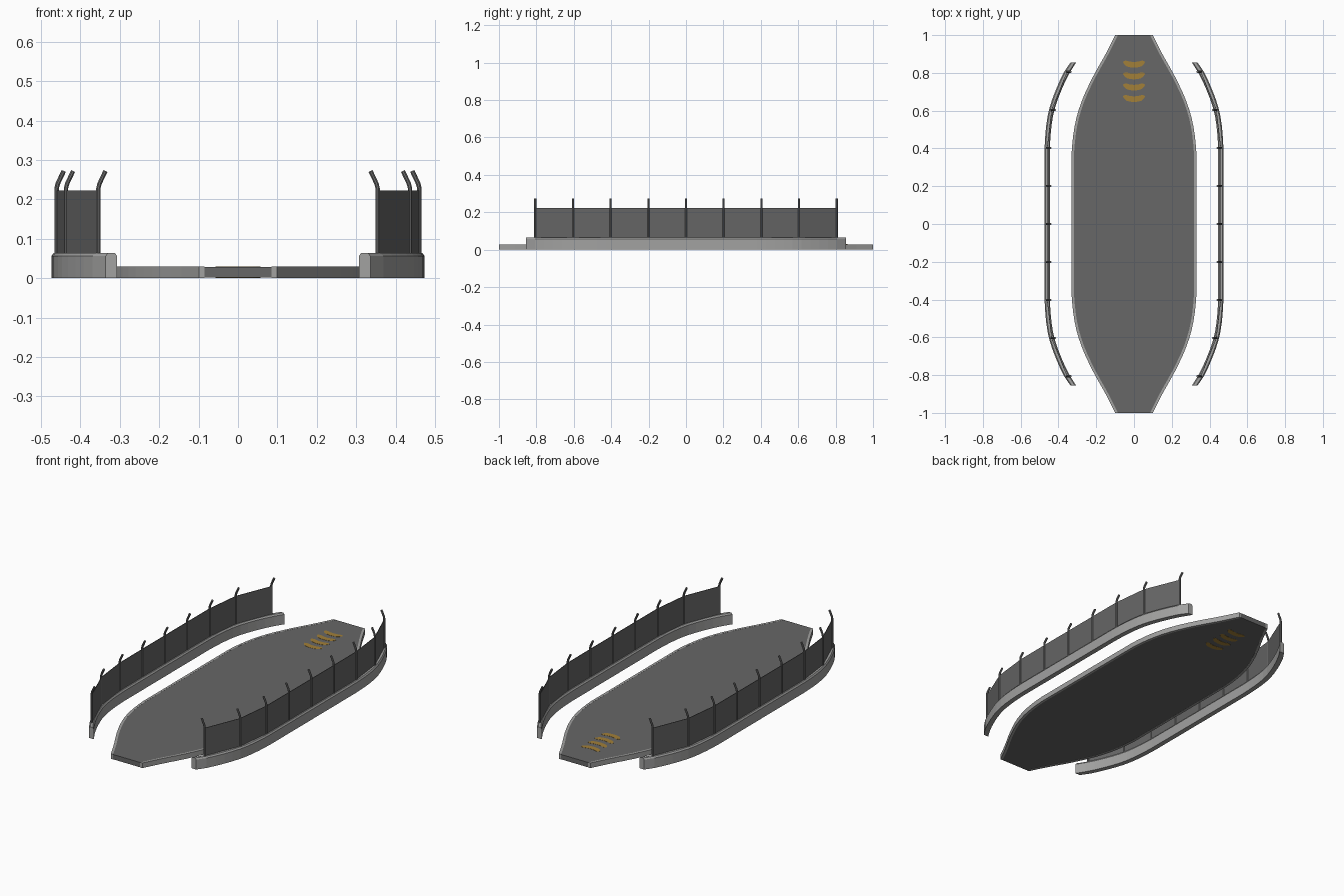
import bpy, bmesh, math

if "Cube" in bpy.data.objects:
    bpy.data.objects.remove(bpy.data.objects["Cube"])


def material(name, rgb):
    m = bpy.data.materials.new(name)
    m.diffuse_color = (*rgb, 1)
    m.use_nodes = True
    m.node_tree.nodes["Principled BSDF"].inputs["Base Color"].default_value = m.diffuse_color
    return m


concrete = material("light_concrete", (0.36, 0.36, 0.355))
asphalt = material("grey_asphalt", (0.135, 0.135, 0.135))
mesh_grey = material("fence_grey", (0.13, 0.13, 0.13))
steel = material("post_steel", (0.16, 0.16, 0.16))
paint = material("road_yellow", (0.36, 0.215, 0.04))


def loft(name, ring_sets, mat):
    """Skin each list of equal-sized rings into a closed solid, all in one object."""
    bm = bmesh.new()
    for rings in ring_sets:
        vs = [[bm.verts.new(p) for p in r] for r in rings]
        n = len(vs[0])
        for a, b in zip(vs, vs[1:]):
            for i in range(n):
                j = (i + 1) % n
                bm.faces.new((a[i], a[j], b[j], b[i]))
        bm.faces.new(vs[0])
        bm.faces.new(vs[-1])
    bmesh.ops.recalc_face_normals(bm, faces=bm.faces)
    me = bpy.data.meshes.new(name)
    bm.to_mesh(me)
    bm.free()
    me.materials.append(mat)
    ob = bpy.data.objects.new(name, me)
    bpy.context.collection.objects.link(ob)
    return ob


def interp(table, y):
    """Smooth width at |y| from (y, x) points."""
    y = abs(y)
    t = [(2 * table[0][0] - table[1][0], table[0][1])] + table
    t.append((2 * t[-1][0] - t[-2][0], 2 * t[-1][1] - t[-2][1]))
    if y <= table[0][0]:
        return table[0][1]
    for i in range(1, len(t) - 2):
        (y0, p0), (y1, p1), (y2, p2), (y3, p3) = t[i - 1:i + 3]
        if y <= y2 + 1e-9:
            h = y2 - y1
            u = (y - y1) / h
            m1 = (p2 - p0) / (y2 - y0) * h
            m2 = (p3 - p1) / (y3 - y1) * h
            return ((2*u**3 - 3*u**2 + 1) * p1 + (u**3 - 2*u**2 + u) * m1
                    + (3*u**2 - 2*u**3) * p2 + (u**3 - u**2) * m2)
    return t[-2][1]


def stations(start, end, n):
    half = [start + (end - start) * i / n for i in range(n + 1)]
    return [-y for y in reversed(half)] + half


def sweep(table, ys, profile, side):
    """Rings of (offset, z) profile along the curve, kept at constant y."""
    rings = []
    for y in ys:
        e = 0.004
        slope = (interp(table, min(abs(y) + e, table[-1][0]))
                 - interp(table, abs(y) - e)) / (2 * e)
        k = math.sqrt(1 + slope * slope)
        x = interp(table, y)
        rings.append([(side * (x + o * k), y, z) for o, z in profile])
    return rings


# Outlines: outer edge of the platform and centre line of the walls
deck_edge = [(0.38, 0.33), (0.53, 0.312), (0.65, 0.277), (0.78, 0.217),
             (0.90, 0.15), (1.0, 0.099)]
wall_line = [(0.38, 0.46), (0.5, 0.453), (0.6, 0.437), (0.7, 0.403),
             (0.8, 0.357), (0.855, 0.3215)]

# Platform with its light kerb
ys = stations(0.38, 1.0, 14)
kerb = [(0, 0), (0, 0.029), (-0.013, 0.029), (-0.013, 0)]
loft("kerb", [sweep(deck_edge, ys, kerb, s) for s in (-1, 1)], concrete)
inner = [r[2] for r in sweep(deck_edge, ys, kerb, 1)]
loft("platform", [[[(-x, y, 0.001), (x, y, 0.001), (x, y, 0.0285), (-x, y, 0.0285)]
                   for x, y, z in inner]], asphalt)

# Curved painted bars, showing on the top and the underside
for part, z0, z1 in (("top_bars", 0.028, 0.0295), ("bottom_bars", 0.0, 0.002)):
    bars = []
    for cy in (0.849, 0.787, 0.728, 0.667):
        rings = []
        for i in range(-6, 7):
            u = i / 6
            x, y = 0.057 * u, cy - 0.006 + 0.014 * u * u
            h = 0.015 if abs(i) < 5 else (0.012 if abs(i) == 5 else 0.003)
            rings.append([(x, y - h, z0), (x, y + h, z0), (x, y + h, z1), (x, y - h, z1)])
        bars.append(rings)
    loft(part, bars, paint)

post_ys = [-0.806 + 0.2015 * i for i in range(9)]
wall = [(-0.014, 0), (0.014, 0), (0.014, 0.056), (0.008, 0.064),
        (-0.008, 0.064), (-0.014, 0.056)]
for side, label in ((-1, "left"), (1, "right")):
    # Low chamfered wall
    loft(label + "_wall", [sweep(wall_line, stations(0.38, 0.855, 10), wall, side)], concrete)

    # Fence panels, straight from post to post
    loft(label + "_fence", [[[(side * (interp(wall_line, y) + o), y, z)
                              for o, z in ((-0.0015, 0.06), (0.0015, 0.06),
                                           (0.0015, 0.222), (-0.0015, 0.222))]
                             for y in post_ys]], mesh_grey)

    # Round posts with tops bent inward
    posts = []
    for y in post_ys:
        cx = interp(wall_line, y) + 0.001
        rings = []
        for dx, z, tilt in ((0, 0.058, 0), (0, 0.228, 0), (-0.003, 0.24, 0.25),
                            (-0.018, 0.272, 0.45)):
            rings.append([(side * (cx + dx + 0.006 * math.cos(a) * math.cos(tilt)), y + 0.006 * math.sin(a),
                           z + 0.006 * math.cos(a) * math.sin(tilt))
                          for a in (math.tau * (k + 0.5) / 8 for k in range(8))])
        posts.append(rings)
    loft(label + "_posts", posts, steel)
